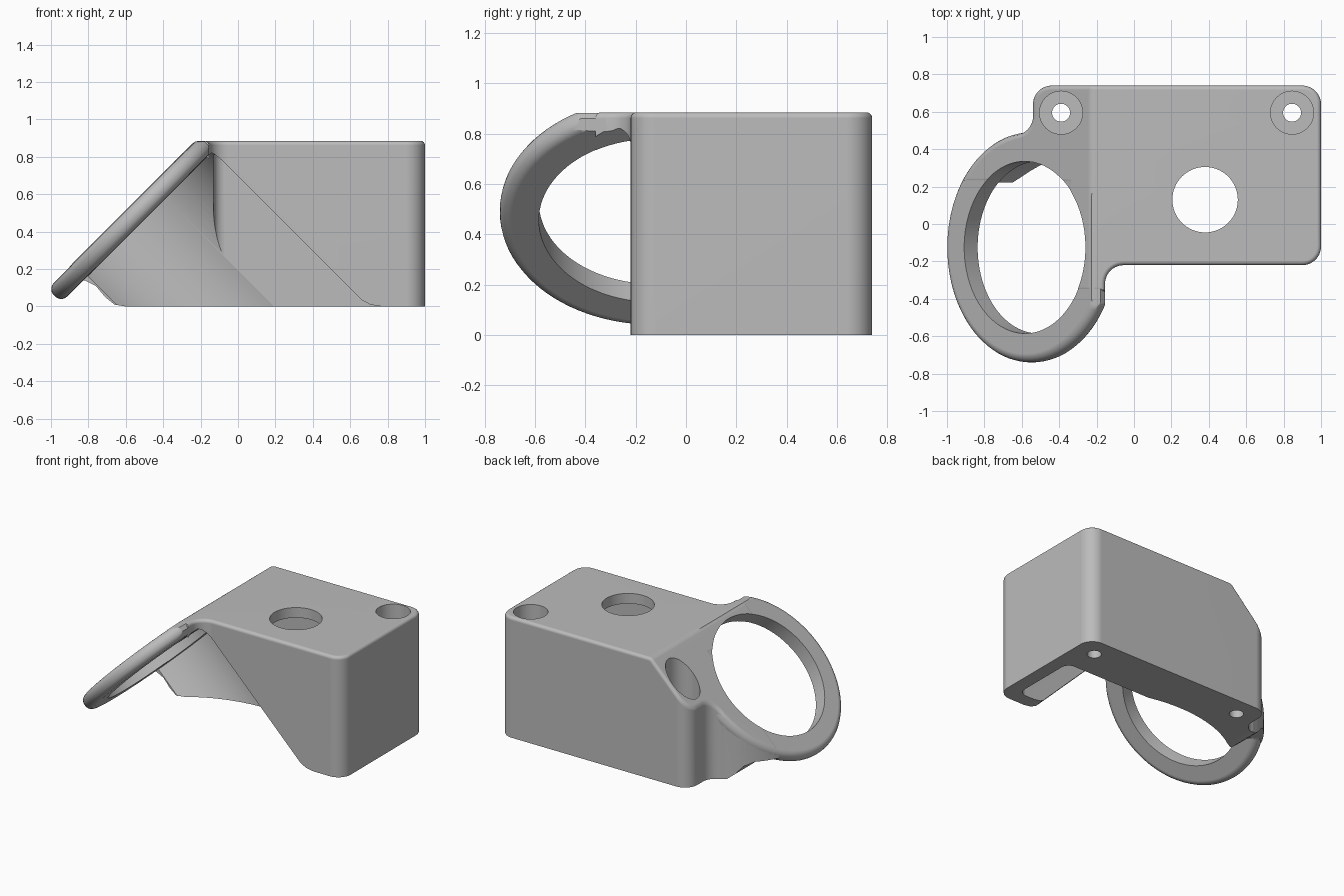
import bpy, bmesh, math
from mathutils import Vector, Matrix

if "Cube" in bpy.data.objects:
    bpy.data.objects.remove(bpy.data.objects["Cube"], do_unlink=True)

grey = bpy.data.materials.new("plain grey")
grey.use_nodes = True
colour = (0.5, 0.5, 0.5, 1)
grey.diffuse_color = colour
grey.node_tree.nodes["Principled BSDF"].inputs["Base Color"].default_value = colour

TOP = 0.885                                  # height of the flat top
RISE = 1.115                                 # sloping face: z = x + RISE
RIDGE = TOP - RISE                           # where the slope meets the top
RING = Vector((-0.585, -0.125, 0.53))        # ring centre on the sloping face
AXIS = Vector((1, 0, -1)).normalized()       # ring axis, pointing under the slope
UP = Vector((0, 0, 1))


def finish(bm, name):
    bmesh.ops.recalc_face_normals(bm, faces=bm.faces[:])
    mesh = bpy.data.meshes.new(name)
    bm.to_mesh(mesh)
    bm.free()
    mesh.materials.append(grey)
    obj = bpy.data.objects.new(name, mesh)
    bpy.context.scene.collection.objects.link(obj)
    return obj


def arc(cx, cy, rx, ry, start, end, steps=10):
    angles = [math.radians(start + (end - start) * i / steps) for i in range(steps + 1)]
    return [(cx + rx * math.cos(a), cy + ry * math.sin(a)) for a in angles]


def prism(points, offset):
    bm = bmesh.new()
    near = [bm.verts.new(p) for p in points]
    far = [bm.verts.new(Vector(p) + Vector(offset)) for p in points]
    bm.faces.new(near[::-1])
    bm.faces.new(far)
    for i in range(len(near)):
        bm.faces.new((near[i - 1], near[i], far[i], far[i - 1]))
    return bm


def side_prism(points, y, depth):
    return prism([(x, y, z) for x, z in points], (0, depth, 0))


def cylinder(radius, start, direction, length, sides=96):
    bm = bmesh.new()
    turn = direction.to_track_quat('Z', 'Y').to_matrix().to_4x4()
    bmesh.ops.create_cone(bm, cap_ends=True, segments=sides, radius1=radius, radius2=radius,
                          depth=length, matrix=Matrix.Translation(start + direction * length / 2) @ turn)
    return bm


def volume(mesh):
    bm = bmesh.new()
    bm.from_mesh(mesh)
    size = bm.calc_volume(signed=True)
    bm.free()
    return size


def combine(target, tool, operation='DIFFERENCE'):
    # Take the first solver whose result has a sensible volume
    tool.hide_render = True
    before = volume(target.data)
    low, high = (0.1, 1.0001) if operation == 'DIFFERENCE' else (0.99, 2)
    for solver in ('EXACT', 'MANIFOLD', 'FLOAT'):
        mod = target.modifiers.new("combine", 'BOOLEAN')
        mod.operation = operation
        mod.solver = solver
        mod.object = tool
        graph = bpy.context.evaluated_depsgraph_get()
        result = bpy.data.meshes.new_from_object(target.evaluated_get(graph), depsgraph=graph)
        target.modifiers.remove(mod)
        if low * before < volume(result) < high * before:
            target.data = result
            break
    bpy.data.objects.remove(tool, do_unlink=True)


def cut(target, bm):
    combine(target, finish(bm, "cutter"))


# Housing block: plan outline including the blends into the ring
outline = [(-0.155, -0.36)]
outline += arc(-0.055, -0.32, 0.1, 0.1, 180, 90)
outline += arc(0.9, -0.12, 0.1, 0.1, -90, 0)
outline += arc(0.9, 0.64, 0.1, 0.1, 0, 90)
outline += [(RIDGE, 0.74)]
outline += arc(-0.44, 0.64, 0.1, 0.1, 90, 180)
outline += arc(-0.64, 0.575, 0.1, 0.1, 0, -90)
outline += arc(-0.57, -0.125, 0.425, 0.605, 101, 145)
outline += [(-0.35, 0.22), (-0.35, -0.36), (RIDGE, -0.36)]
bm = prism([(x, y, 0) for x, y in outline], (0, 0, TOP))

# Lean the left part of the top down to the slope, folded at the ridge
upper = [v for v in bm.verts if v.co.z > 0.5]
ends = [v for v in upper if abs(v.co.x - RIDGE) < 0.0001]
top_face = next(f for f in bm.faces if all(v in upper for v in f.verts))
bmesh.utils.face_split(top_face, ends[0], ends[1])
for v in upper:
    v.co.z = min(TOP, v.co.x + RISE)

# Round the upper rim and the ridge
bmesh.ops.recalc_face_normals(bm, faces=bm.faces[:])
rim = [e for e in bm.edges if all(v in upper for v in e.verts)]
bmesh.ops.bevel(bm, geom=rim, offset=0.042, segments=4, profile=0.5,
                affect='EDGES', clamp_overlap=True)
body = finish(bm, "bracket_body")

# Curved foot below the ring
foot = [(-1.2, -0.1), (-0.6, -0.1), (-0.6, 0), (-0.66, 0.01), (-0.71, 0.05),
        (-0.76, 0.11), (-0.82, 0.14), (-1.2, 0.14)]
cut(body, side_prism(foot, 0.1, 0.5))

# Sloping ring with rounded rim, trimmed level with the block top
bm = cylinder(0.615, RING + AXIS * 0.003, AXIS, 0.102)
edges = [e for e in bm.edges if any(len(f.verts) > 4 for f in e.link_faces)]
bmesh.ops.bevel(bm, geom=edges, offset=0.046, segments=5, profile=0.5, affect='EDGES')
ring = finish(bm, "sloping_ring")
trim = [(-0.6, 0.883), (-0.178, 0.883), (-0.155, 0.86), (-0.155, 0.5),
        (0.3, 0.5), (0.3, 1.3), (-0.6, 1.3)]
cut(ring, side_prism(trim, -1, 2))
combine(body, ring, 'UNION')

# Ring opening and wider clearance bore beneath it
cut(body, cylinder(0.46, RING - AXIS * 0.3, AXIS, 0.5))
cut(body, cylinder(0.54, RING + AXIS * 0.107, AXIS, 2))

# Hollow interior, open underneath
cavity = []
for x, y, start in ((0.84, -0.06, -90), (0.84, 0.325, 0), (-0.07, 0.325, 90), (-0.07, -0.06, 180)):
    cavity += arc(x, y, 0.06, 0.06, start, start + 90)
cut(body, prism([(x, y, -0.1) for x, y in cavity], (0, 0, 0.91)))

# Rounded lower tip of the front wall
tip = [(0.5, -0.05), (0.5, 0.15), (0.62, 0.077), (0.66, 0.035),
       (0.71, 0.009), (0.77, 0), (0.77, -0.05)]
cut(body, side_prism(tip, -0.3, 0.2))

# Top opening and the two counterbored screw holes
cut(body, cylinder(0.175, Vector((0.38, 0.13, 0.7)), UP, 0.4, 64))
for x in (-0.39, 0.845):
    cut(body, cylinder(0.115, Vector((x, 0.595, 0.15)), UP, 1, 48))
    cut(body, cylinder(0.048, Vector((x, 0.595, -0.1)), UP, 1, 32))

# Smooth curved surfaces, crisp edges
bpy.ops.object.select_all(action='DESELECT')
body.select_set(True)
bpy.context.view_layer.objects.active = body
bpy.ops.object.shade_smooth_by_angle(angle=math.radians(30))
weighted = body.modifiers.new("even_shading", 'WEIGHTED_NORMAL')
weighted.keep_sharp = True
